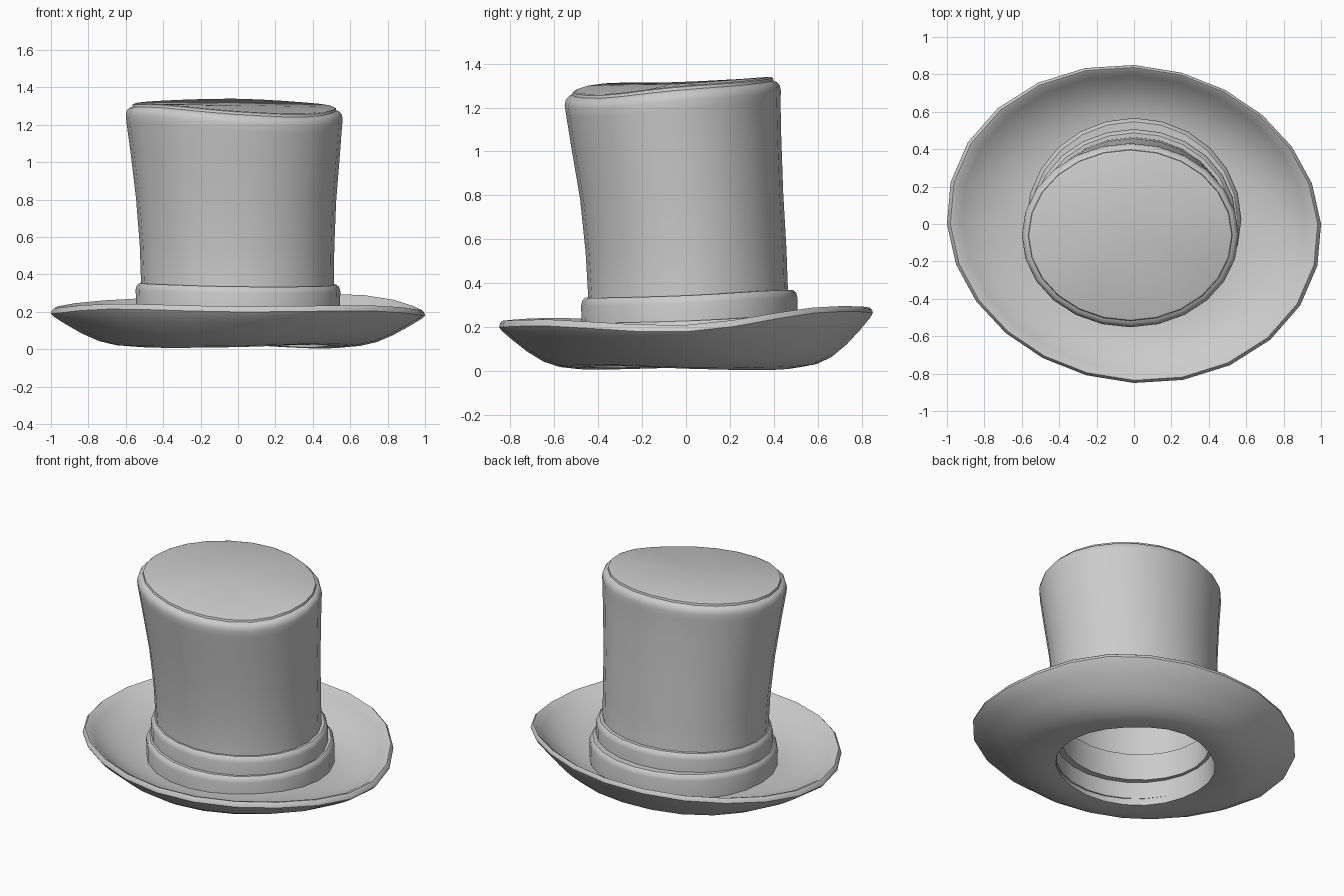
import bpy
import bmesh
import math

cube = bpy.data.objects.get("Cube")
if cube:
    bpy.data.objects.remove(cube, do_unlink=True)

SIDES = 24

felt = bpy.data.materials.new("grey_felt")
felt.use_nodes = True
GREY = (0.6, 0.6, 0.6, 1)
felt.diffuse_color = GREY
bsdf = next(n for n in felt.node_tree.nodes if n.type == "BSDF_PRINCIPLED")
bsdf.inputs["Base Color"].default_value = GREY
bsdf.inputs["Roughness"].default_value = 0.7

# Height offsets at eight directions, counter-clockwise from +x
TOP_WAVE = [-.01, .015, .035, .025, .01, .005, -.03, -.045]
BAND_WAVE = [0, .02, .025, .02, .01, 0, -.01, -.01]
RIM_WAVE = [-.025, .06, .06, .03, -.015, .01, -.005, 0]
HOLE_WAVE = [0, -.01, .01, -.005, .005, -.005, 0, .015]


def wave(samples, angle):
    """Smooth cyclic blend between the eight samples."""
    p = angle / math.tau * 8
    i = int(p)
    t = p - i
    a, b, c, d = (samples[(i + k) % 8] for k in (-1, 0, 1, 2))
    return b + t / 2 * (c - a + t * (2*a - 5*b + 4*c - d + t * (3*(b - c) + d - a)))


def loft(name, rings, closed):
    """Skin a list of functions angle -> point; closed joins last to first."""
    bm = bmesh.new()
    angles = [math.tau * i / SIDES for i in range(SIDES)]
    loops = [[bm.verts.new(ring(a)) for a in angles] for ring in rings]
    pairs = list(zip(loops, loops[1:]))
    if closed:
        pairs.append((loops[-1], loops[0]))
    for lo, hi in pairs:
        for i in range(SIDES):
            j = (i + 1) % SIDES
            bm.faces.new((lo[i], lo[j], hi[j], hi[i]))
    if not closed:
        for loop in (loops[0], loops[-1]):
            centre = sum((v.co for v in loop[1:]), loop[0].co.copy()) / SIDES
            hub = bm.verts.new(centre)
            for i in range(SIDES):
                bm.faces.new((loop[i], loop[(i + 1) % SIDES], hub))
    bmesh.ops.recalc_face_normals(bm, faces=bm.faces)
    mesh = bpy.data.meshes.new(name)
    bm.to_mesh(mesh)
    bm.free()
    mesh.materials.append(felt)
    obj = bpy.data.objects.new(name, mesh)
    bpy.context.collection.objects.link(obj)
    bpy.ops.object.select_all(action="DESELECT")
    obj.select_set(True)
    bpy.context.view_layer.objects.active = obj
    bpy.ops.object.shade_smooth_by_angle(angle=math.radians(40))
    return obj


def oval(cx, cy, rx, ry, z, samples, weight=1):
    return lambda a: (cx + rx * math.cos(a), cy + ry * math.sin(a),
                      z + weight * wave(samples, a))


# Crown: inner lining, flared leaning wall, rounded shoulder and raised lid
crown_profile = [
    (-.02, -.055, .53, .45, 1.21, 1),
    (-.01, -.02, .505, .44, .8, .5),
    (0, .01, .485, .44, .35, 0),
    (0, .015, .485, .46, .03, 0),
    (0, .015, .53, .49, .06, 0),
    (-.003, .01, .515, .455, .34, 0),
    (-.005, 0, .52, .457, .55, .2),
    (-.01, -.02, .535, .462, .8, .5),
    (-.015, -.045, .56, .478, 1.05, .8),
    (-.02, -.058, .576, .488, 1.2, 1),
    (-.02, -.06, .58, .492, 1.24, 1),
    (-.02, -.06, .575, .487, 1.265, 1),
    (-.02, -.06, .563, .474, 1.28, 1),
    (-.02, -.06, .546, .458, 1.287, 1),
    (-.02, -.06, .543, .455, 1.3, 1),
    (-.02, -.06, .53, .442, 1.305, 1),
]
loft("crown", [oval(*p[:5], TOP_WAVE, p[5]) for p in crown_profile], False)


# Two stepped bands around the foot of the crown
def band(name, cy, rx, ry, bottom, top):
    steps = [(-.08, bottom), (0, bottom), (.002, top - .035),
             (-.004, top - .012), (-.018, top), (-.08, top)]
    loft(name, [oval(0, cy, rx + d, ry + d, z, BAND_WAVE) for d, z in steps], True)


band("upper_band", .015, .545, .49, .17, .345)
band("lower_band", .025, .572, .54, .06, .23)


# Brim: curled, waving dish; f runs from the hole (0) to the rim (1)
def brim_ring(f, z):
    def point(a):
        skew = 1 - .03 * math.sin(2 * a) * f
        x = (.485 + .515 * f) * skew * math.cos(a)
        y = (.015 * (1 - f) + (.46 + .39 * f) * skew * math.sin(a))
        lift = wave(RIM_WAVE, a) * f * f + wave(HOLE_WAVE, a) * (1 - f)
        return x, y, z + lift
    return point


brim_profile = [
    (0, .02), (.15, .012), (.32, .02), (.5, .045), (.68, .09), (.85, .145),
    (.97, .188), (1, .205), (.99, .222), (.965, .234), (.93, .23),
    (.85, .2), (.68, .155), (.5, .125), (.32, .108), (.15, .1), (0, .1),
]
loft("brim", [brim_ring(f, z) for f, z in brim_profile], True)
